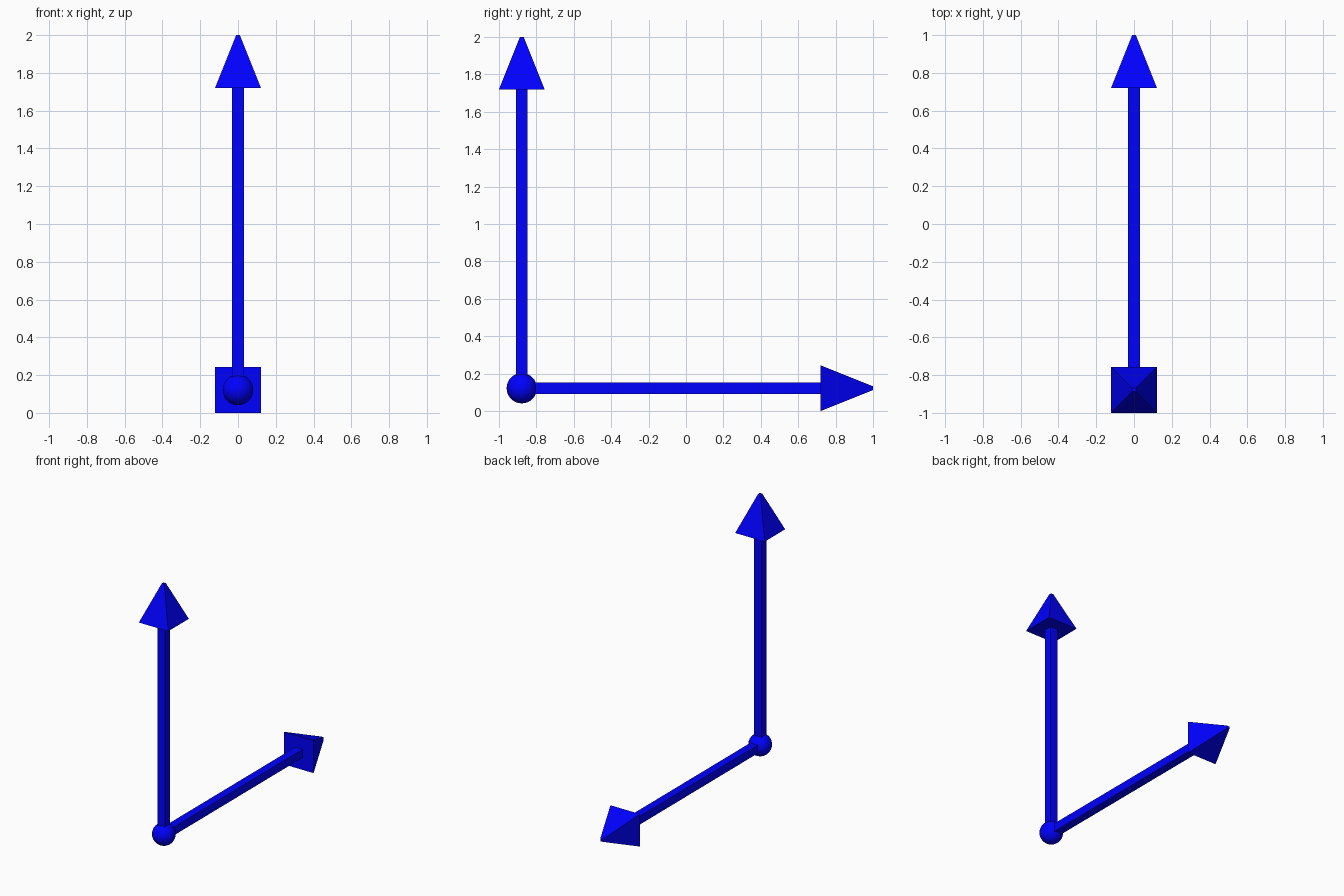
import bpy
import math
from mathutils import Matrix, Vector

if "Cube" in bpy.data.objects:
    bpy.data.objects.remove(bpy.data.objects["Cube"])

ORIGIN = Vector((0, -0.878, 0.122))   # where the two arrows meet
LENGTH, HEAD = 1.878, 0.28            # arrow length and head length
HEAD_HALF, TIP_HALF, SHAFT_HALF = 0.122, 0.01, 0.031

blue = bpy.data.materials.new("blue")
blue.diffuse_color = (0.0, 0.0, 1.0, 1.0)
blue.use_nodes = True
blue.node_tree.nodes["Principled BSDF"].inputs["Base Color"].default_value = blue.diffuse_color


def square_part(name, half_a, half_b, start, end, rotation):
    """Square prism or truncated pyramid along the arrow axis."""
    bpy.ops.mesh.primitive_cone_add(
        vertices=4, radius1=half_a * math.sqrt(2), radius2=half_b * math.sqrt(2),
        depth=end - start)
    obj = bpy.context.object
    obj.name = name
    obj.data.transform(Matrix.Rotation(math.pi / 4, 4, 'Z'))
    obj.data.transform(Matrix.Translation((0, 0, (start + end) / 2)))
    obj.data.transform(Matrix.Translation(ORIGIN) @ rotation)
    obj.data.materials.append(blue)


# Upright arrow and arrow pointing backwards
for label, angle in (("upright", 0), ("level", -math.pi / 2)):
    rot = Matrix.Rotation(angle, 4, 'X')
    square_part(label + "_shaft", SHAFT_HALF, SHAFT_HALF, 0, LENGTH - HEAD, rot)
    square_part(label + "_head", HEAD_HALF, TIP_HALF, LENGTH - HEAD, LENGTH, rot)

# Ball joining the arrows
bpy.ops.mesh.primitive_uv_sphere_add(segments=32, ring_count=16, radius=0.081,
                                     location=ORIGIN)
ball = bpy.context.object
ball.name = "corner_ball"
ball.data.materials.append(blue)
bpy.ops.object.shade_smooth()
